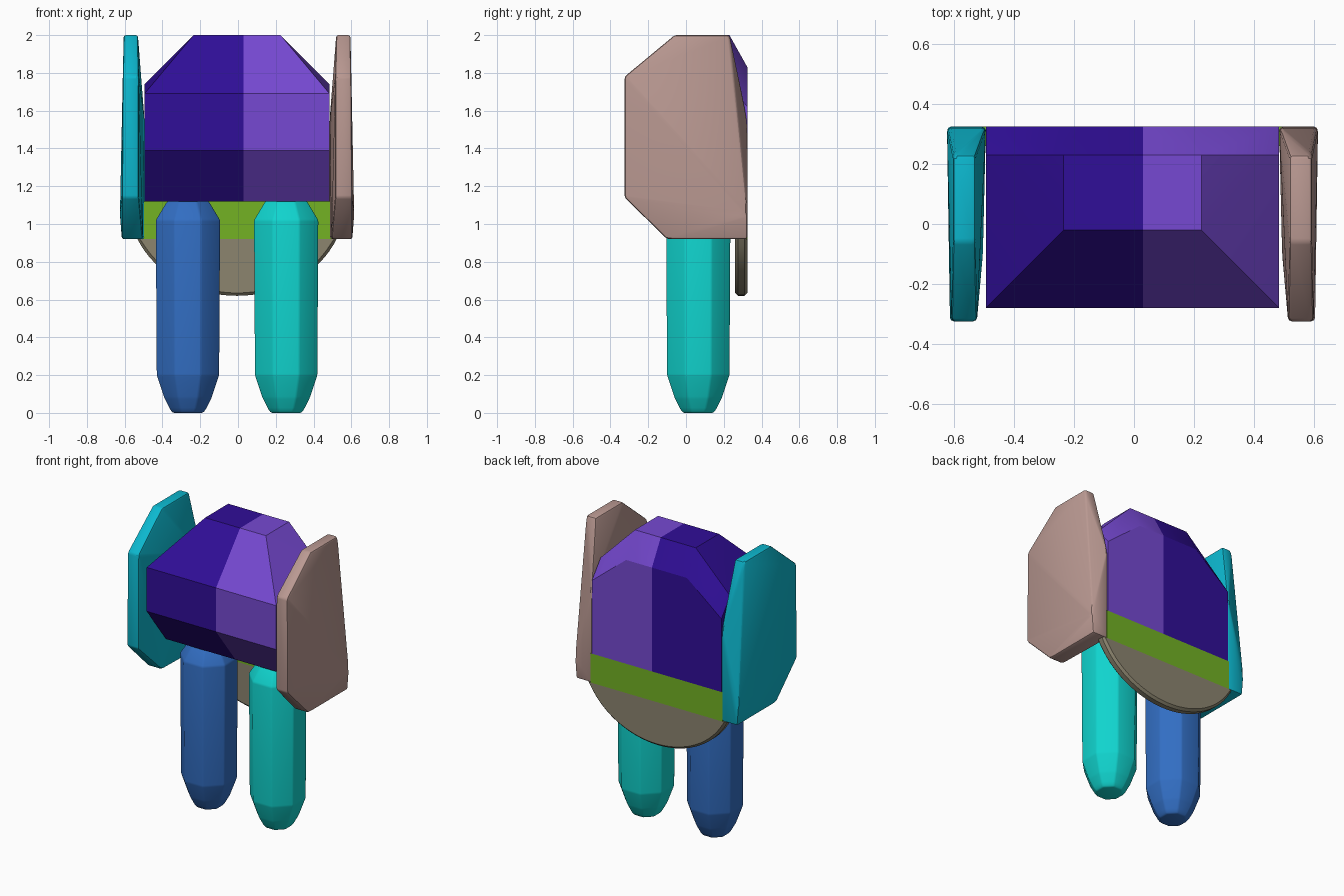
import bpy, bmesh, math
from mathutils import Vector

default = bpy.data.objects.get("Cube")
if default:
    bpy.data.objects.remove(default, do_unlink=True)

MID = -0.005   # mirror plane of the body and side plates


def material(name, r, g, b):
    def linear(c):
        c /= 255
        return c / 12.92 if c < 0.04 else ((c + 0.055) / 1.055) ** 2.4
    colour = (linear(r), linear(g), linear(b), 1)
    mat = bpy.data.materials.new(name)
    mat.use_nodes = True
    mat.diffuse_color = colour
    mat.node_tree.nodes["Principled BSDF"].inputs["Base Color"].default_value = colour
    return mat


violet = material("violet", 118, 73, 210)
indigo = material("indigo", 48, 14, 152)
cyan = material("cyan", 12, 184, 207)
rose = material("dusty rose", 186, 153, 146)
blue = material("blue", 50, 110, 195)
turquoise = material("turquoise", 16, 212, 206)
green = material("green", 115, 178, 36)
taupe = material("taupe", 140, 133, 111)


def hull(name, points, mats, bevel=0.0, split=None):
    """Convex solid around the points, optionally two-coloured across x = split."""
    bm = bmesh.new()
    for p in points:
        bm.verts.new(p)
    result = bmesh.ops.convex_hull(bm, input=bm.verts)
    loose = [v for v in result["geom_interior"] if isinstance(v, bmesh.types.BMVert)]
    bmesh.ops.delete(bm, geom=loose, context="VERTS")
    bmesh.ops.dissolve_limit(bm, angle_limit=math.radians(1), verts=bm.verts, edges=bm.edges)
    if bevel:
        bmesh.ops.bevel(bm, geom=list(bm.edges), offset=bevel, segments=2,
                        profile=0.5, affect="EDGES", clamp_overlap=True)
    if split is not None:
        bmesh.ops.bisect_plane(bm, geom=bm.verts[:] + bm.edges[:] + bm.faces[:],
                               plane_co=(split, 0, 0), plane_no=(1, 0, 0))
        for f in bm.faces:
            f.material_index = int(f.calc_center_median().x > split)
    bmesh.ops.recalc_face_normals(bm, faces=bm.faces)
    mesh = bpy.data.meshes.new(name)
    bm.to_mesh(mesh)
    bm.free()
    for m in mats:
        mesh.materials.append(m)
    obj = bpy.data.objects.new(name, mesh)
    bpy.context.collection.objects.link(obj)
    bpy.ops.object.select_all(action="DESELECT")
    obj.select_set(True)
    bpy.context.view_layer.objects.active = obj
    bpy.ops.object.shade_smooth_by_angle(angle=math.radians(28))
    return obj


# Faceted body: half-width, y, z of each corner pair
body_corners = [
    (0.23, -0.02, 2.0), (0.23, 0.23, 2.0),
    (0.23, 0.325, 1.83), (0.49, 0.325, 1.62), (0.49, 0.23, 1.74),
    (0.49, -0.28, 1.69), (0.49, -0.28, 1.39),
    (0.49, -0.07, 1.12), (0.49, 0.325, 1.12),
]
hull("body", [(MID + s * x, y, z) for x, y, z in body_corners for s in (-1, 1)],
     [indigo, violet], split=0.03)

# Side plates: inner and outer offsets, y, z
plate_corners = [
    (0.525, -0.06, 2.0), (0.6, -0.06, 2.0), (0.525, 0.23, 2.0), (0.6, 0.23, 2.0),
    (0.49, 0.325, 1.55), (0.62, 0.325, 1.05), (0.49, 0.325, 0.92), (0.61, 0.325, 0.92),
    (0.5, -0.1, 0.92), (0.61, -0.1, 0.92),
    (0.52, -0.325, 1.14), (0.61, -0.325, 1.14),
    (0.52, -0.325, 1.78), (0.605, -0.325, 1.78),
]
for name, side, mat in (("left_plate", 1, rose), ("right_plate", -1, cyan)):
    hull(name, [(MID + side * x, y, z) for x, y, z in plate_corners], [mat], bevel=0.012)

# Legs: stacked octagons given as height and half-width
leg_rings = [(0, 0.08), (0.02, 0.095), (0.08, 0.125), (0.2, 0.165),
             (0.6, 0.17), (1.02, 0.17), (1.12, 0.11)]
for name, side, mat in (("left_leg", 1, turquoise), ("right_leg", -1, blue)):
    points = []
    for z, half in leg_rings:
        for i in range(8):
            a = math.radians(45 * i + 22.5)
            r = half / math.cos(math.pi / 8)
            points.append((MID + side * 0.26 + r * math.cos(a), 0.065 + r * math.sin(a), z))
    hull(name, points, [mat], bevel=0.008)

# Belt panel across the lower back
hull("back_belt", [(MID + x, y, z) for x in (-0.5, 0.5) for y in (0.26, 0.325)
                   for z in (0.92, 1.12)], [green])

# Rounded back flap: lower part of an ellipse with a softened rim
flap = []
start = math.asin(0.2 / 0.5)
for i in range(33):
    a = math.pi + start + (math.pi - 2 * start) * i / 32
    for y, inset in ((0.26, 0.015), (0.275, 0), (0.31, 0), (0.325, 0.015)):
        flap.append((MID + (0.575 - inset) * math.cos(a), y,
                     min(0.92, 1.12 + (0.5 - inset) * math.sin(a))))
# Square off the top edge beneath the belt
flap += [(MID + s * 0.51, y, 0.92) for s in (-1, 1) for y in (0.26, 0.325)]
hull("back_flap", flap, [taupe])
